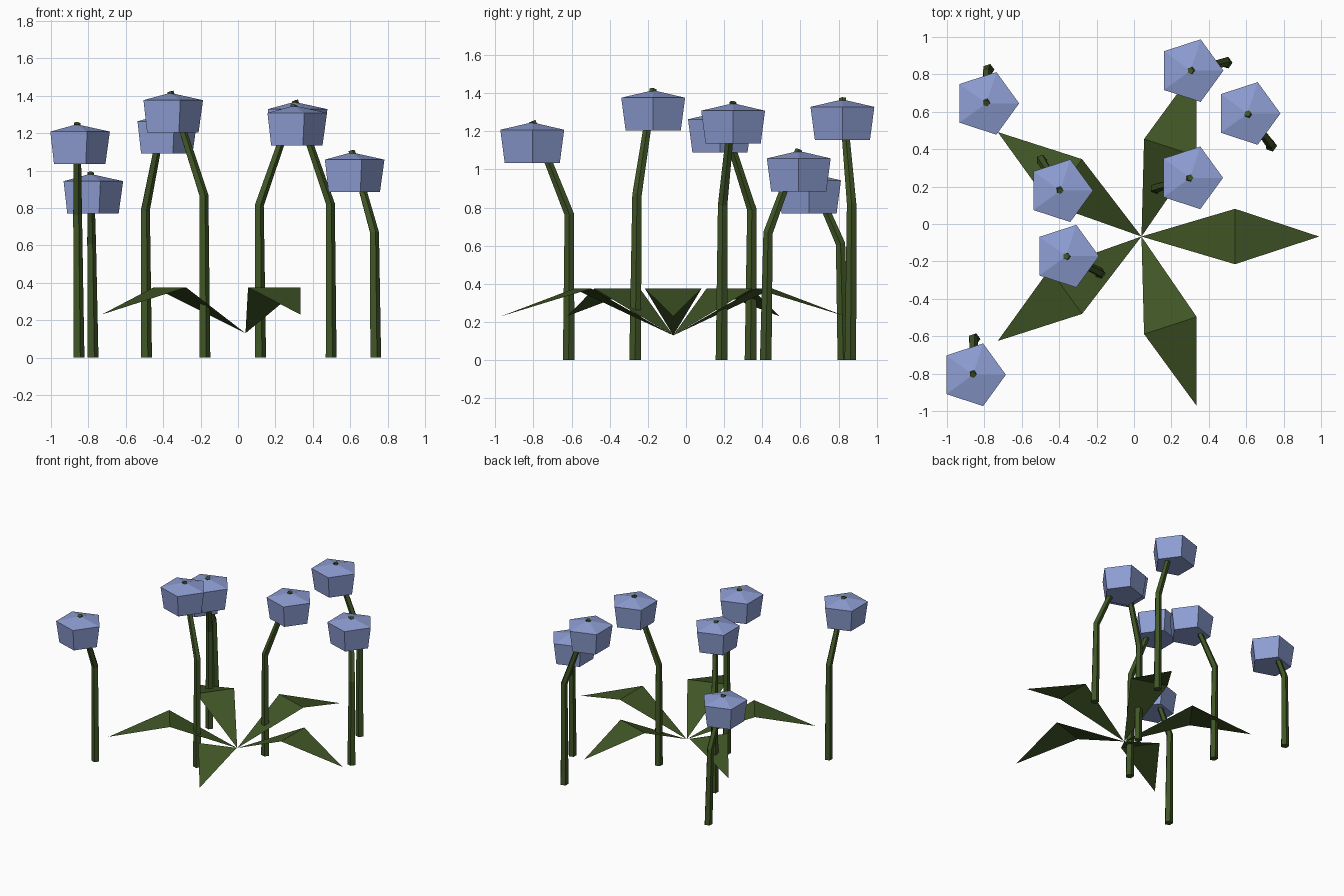
import bpy, bmesh
from math import cos, sin, radians
from mathutils import Vector, Quaternion

cube = bpy.data.objects.get("Cube")
if cube:
    bpy.data.objects.remove(cube, do_unlink=True)


def make_material(name, rgb):
    mat = bpy.data.materials.new(name)
    mat.use_nodes = True
    colour = (*rgb, 1.0)
    mat.diffuse_color = colour
    bsdf = next(n for n in mat.node_tree.nodes if n.type == 'BSDF_PRINCIPLED')
    bsdf.inputs["Base Color"].default_value = colour
    bsdf.inputs["Roughness"].default_value = 0.9
    return mat


GREEN = make_material("leaf green", (0.052, 0.092, 0.019))
BLUE = make_material("petal blue", (0.27, 0.34, 0.65))
UP = Vector((0, 0, 1))
SIDES = 5


def finish(name, bm, mat, fix_normals=True):
    if fix_normals:
        bmesh.ops.recalc_face_normals(bm, faces=bm.faces)
    mesh = bpy.data.meshes.new(name)
    bm.to_mesh(mesh)
    bm.free()
    mesh.materials.append(mat)
    obj = bpy.data.objects.new(name, mesh)
    bpy.context.collection.objects.link(obj)
    return obj


def add_ring(bm, centre, radius, tilt=Quaternion()):
    ring = []
    for i in range(SIDES):
        a = radians(i * 360 / SIDES)
        offset = tilt @ Vector((radius * cos(a), radius * sin(a), 0))
        ring.append(bm.verts.new(centre + offset))
    return ring


def bridge(bm, low, high):
    for i in range(SIDES):
        j = (i + 1) % SIDES
        bm.faces.new((low[i], low[j], high[j], high[i]))


# Stem: straight lower part, then bent towards the bloom
def stem(name, base, kink, tip):
    bm = bmesh.new()
    bend = UP.rotation_difference((tip - kink).normalized())
    rings = [add_ring(bm, base, 0.032),
             add_ring(bm, kink, 0.026, Quaternion().slerp(bend, 0.5)),
             add_ring(bm, tip, 0.019, bend)]
    bridge(bm, rings[0], rings[1])
    bridge(bm, rings[1], rings[2])
    bm.faces.new(rings[0])
    bm.faces.new(rings[2])
    finish(name, bm, GREEN)


# Bloom: five-sided cup with a shallow pointed top
def bloom(name, bottom):
    bm = bmesh.new()
    low = add_ring(bm, bottom, 0.152)
    rim = add_ring(bm, bottom + UP * 0.173, 0.176)
    apex = bm.verts.new(bottom + UP * 0.212)
    bridge(bm, low, rim)
    bm.faces.new(low)
    for i in range(SIDES):
        bm.faces.new((rim[i], rim[(i + 1) % SIDES], apex))
    finish(name, bm, BLUE)


# Leaf: thin sheet rising to a wide fold, then drooping to a point
def leaf(name, angle):
    bm = bmesh.new()
    ca, sa = cos(radians(angle)), sin(radians(angle))
    outline = [(0, 0, 0.13), (0.5, -0.148, 0.375), (0.5, 0.148, 0.375), (0.95, 0, 0.23)]
    v = [bm.verts.new((0.04 + x * ca - y * sa, -0.067 + x * sa + y * ca, z))
         for x, y, z in outline]
    bm.faces.new((v[0], v[1], v[2]))
    bm.faces.new((v[1], v[3], v[2]))
    finish(name, bm, GREEN, False)


# Each flower: stem foot (x, y), kink (x, y, z), bloom underside (x, y, z)
flowers = [
    ((-0.778, 0.825), (-0.785, 0.81, 0.61), (-0.79, 0.645, 0.77)),
    ((-0.492, 0.338), (-0.497, 0.345, 0.79), (-0.395, 0.178, 1.09)),
    ((-0.18, -0.267), (-0.184, -0.257, 0.865), (-0.363, -0.172, 1.203)),
    ((-0.853, -0.615), (-0.86, -0.612, 0.765), (-0.861, -0.806, 1.035)),
    ((0.495, 0.862), (0.492, 0.868, 0.82), (0.302, 0.82, 1.155)),
    ((0.733, 0.418), (0.728, 0.43, 0.667), (0.607, 0.591, 0.885)),
    ((0.118, 0.186), (0.112, 0.192, 0.815), (0.30, 0.247, 1.135)),
]
for n, (foot, kink, bottom) in enumerate(flowers, 1):
    bottom = Vector(bottom)
    stem(f"stem_{n}", Vector((*foot, 0)), Vector(kink), bottom + UP * 0.218)
    bloom(f"bloom_{n}", bottom)

for n in range(5):
    leaf(f"leaf_{n + 1}", n * 72)
